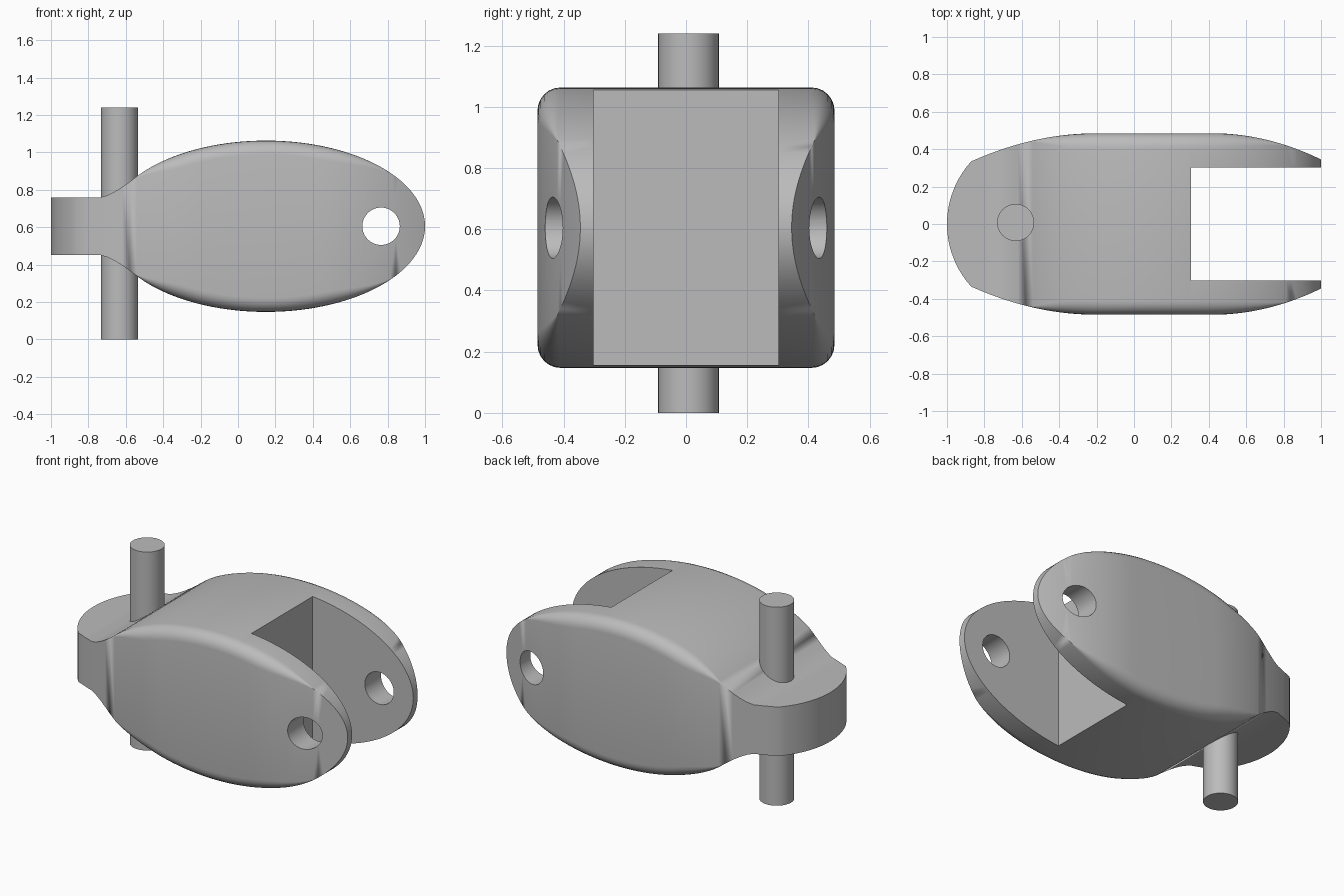
import bpy, bmesh, math

cube = bpy.data.objects.get("Cube")
if cube:
    bpy.data.objects.remove(cube, do_unlink=True)

MID_Z = 0.605
GREY = (0.5, 0.5, 0.5, 1)
mat = bpy.data.materials.new("plain grey")
mat.use_nodes = True
mat.diffuse_color = GREY
mat.node_tree.nodes["Principled BSDF"].inputs["Base Color"].default_value = GREY


def half_height(x):
    """Flat tab, concave blend, then an ellipse."""
    if x <= -0.74:
        return 0.153
    if x < -0.54:
        return 0.153 + 0.114 * ((x + 0.74) / 0.2) ** 1.4
    return max(0.002, 0.458 * math.sqrt(max(0, 1 - ((x - 0.15) / 0.85) ** 2)))


def half_width(x):
    """Round nose, bulging flanks, tapering fork."""
    if x < -0.87:
        return max(0.002, math.sqrt(max(0, 0.497 ** 2 - (-0.503 - x) ** 2)))
    if x < -0.2:
        return 0.485 - 0.15 * ((-0.2 - x) / 0.67) ** 2
    if x < 0.42:
        return 0.485
    return 0.485 - 0.14 * ((x - 0.42) / 0.58) ** 2


def corner_radius(x):
    """Edge rounding that fades out towards both ends."""
    fade = min((x + 0.56) / 0.3, (0.82 - x) / 0.4, 1)
    return 0.075 * math.sin(max(0, fade) * math.pi / 2)


def section(x, steps=6):
    w, h, r = half_width(x), half_height(x), corner_radius(x)
    points = []
    for quarter, (sy, sz) in enumerate([(1, 1), (-1, 1), (-1, -1), (1, -1)]):
        for i in range(steps + 1):
            a = (quarter + i / steps) * math.pi / 2
            points.append((x, sy * (w - r) + r * math.cos(a),
                           MID_Z + sz * (h - r) + r * math.sin(a)))
    return points


def finish(obj, angle=30):
    bpy.ops.object.select_all(action='DESELECT')
    obj.select_set(True)
    bpy.context.view_layer.objects.active = obj
    bpy.ops.object.shade_smooth_by_angle(angle=math.radians(angle))


def cylinder(name, radius, depth, location, rotation=(0, 0, 0)):
    bpy.ops.mesh.primitive_cylinder_add(vertices=48, radius=radius, depth=depth,
                                        location=location, rotation=rotation)
    obj = bpy.context.object
    obj.name = name
    obj.data.materials.append(mat)
    return obj


# Stations along the body, closer together at the rounded ends
nose = [-1 + 0.13 * (i / 10) ** 2 for i in range(10)]
middle = [-0.87, -0.8] + [-0.74 + 0.04 * i for i in range(34)]
tip_start = middle[-1]
tip = [1 - (1 - tip_start) * (1 - i / 18) ** 2 for i in range(1, 19)]

# Lofted body
bm = bmesh.new()
rings = [[bm.verts.new(p) for p in section(x)] for x in nose + middle + tip]
for a, b in zip(rings, rings[1:]):
    for i in range(len(a)):
        j = (i + 1) % len(a)
        bm.faces.new((a[i], a[j], b[j], b[i]))
bm.faces.new(rings[0])
bm.faces.new(rings[-1])
bmesh.ops.remove_doubles(bm, verts=bm.verts, dist=0.0001)
bmesh.ops.recalc_face_normals(bm, faces=bm.faces)
mesh = bpy.data.meshes.new("link_body")
bm.to_mesh(mesh)
bm.free()
body = bpy.data.objects.new("link_body", mesh)
bpy.context.collection.objects.link(body)
mesh.materials.append(mat)

# Fork slot and cross hole
bpy.ops.mesh.primitive_cube_add(size=1, location=(0.805, 0, MID_Z))
slot = bpy.context.object
slot.name = "slot_cutter"
slot.scale = (1, 0.604, 1.4)
slot.data.materials.append(mat)
hole = cylinder("hole_cutter", 0.1, 2, (0.765, 0, MID_Z), (math.pi / 2, 0, 0))
for cutter in (slot, hole):
    cutter.hide_render = True
    cut = body.modifiers.new(cutter.name, 'BOOLEAN')
    cut.operation = 'DIFFERENCE'
    cut.solver = 'EXACT'
    cut.object = cutter
    bpy.context.view_layer.objects.active = body
    bpy.ops.object.modifier_apply(modifier=cut.name)
    bpy.data.objects.remove(cutter, do_unlink=True)
finish(body)

# Upright pin through the tab
pin = cylinder("pin", 0.099, 1.24, (-0.633, 0.008, 0.62))
finish(pin)
